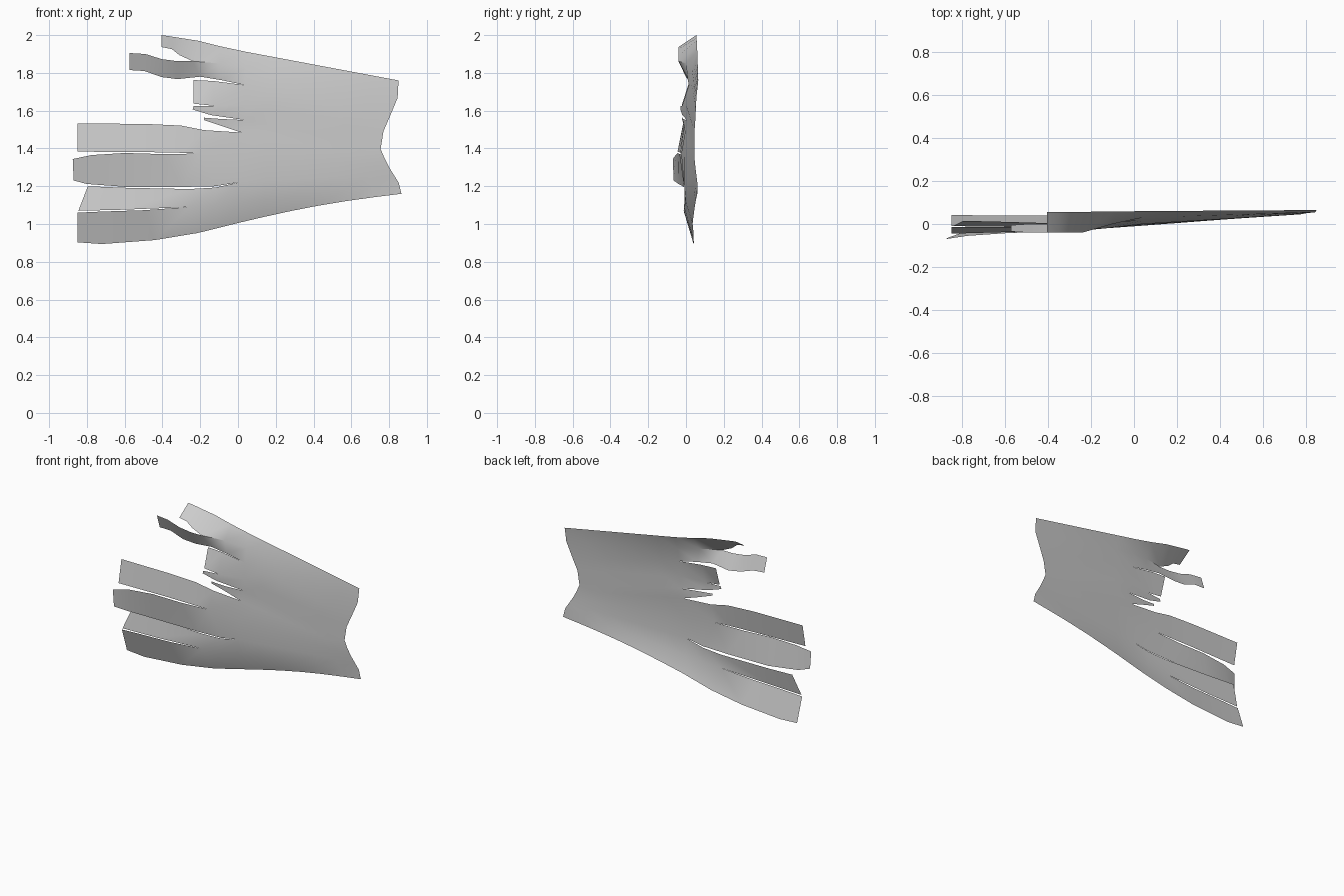
import bpy, bmesh, math
from mathutils import Vector

cube = bpy.data.objects.get("Cube")
if cube:
    bpy.data.objects.remove(cube, do_unlink=True)

mat = bpy.data.materials.new("plain_grey")
mat.use_nodes = True
GREY = (0.6, 0.6, 0.6, 1.0)
mat.diffuse_color = GREY
mat.node_tree.nodes["Principled BSDF"].inputs["Base Color"].default_value = GREY

bm = bmesh.new()


def strip(upper, lower):
    """Quad strip between two rails running towards -x; points are (x, z, y)."""
    u = [bm.verts.new((x, y, z)) for x, z, y in upper]
    l = [bm.verts.new((x, y, z)) for x, z, y in lower]
    for i in range(len(u) - 1):
        bm.faces.new((u[i], u[i + 1], l[i + 1], l[i]))


# Feather roots and the notched outer edge, both from top to bottom
roots = [(.04, 1.912, .06), (.04, 1.825, .03), (.04, 1.735, .015), (.04, 1.63, 0),
         (.04, 1.55, .005), (.02, 1.484, -.005), (.01, 1.36, -.01),
         (.01, 1.222, -.01), (0, 1.11, 0), (-.01, 1.003, .035)]
edge = [(.85, 1.76, .065), (.845, 1.667, .055), (.80, 1.56, .05), (.77, 1.49, .045),
        (.755, 1.397, .045), (.775, 1.35, .045), (.80, 1.30, .05), (.825, 1.26, .055),
        (.85, 1.22, .06), (.865, 1.16, .06)]

# Main sheet between the outer edge and the roots
STEPS = 6
rails = []
for r, (a, b) in enumerate(zip(edge, roots)):
    rail = []
    for s in range(STEPS + 1):
        p = Vector(a).lerp(Vector(b), s / STEPS)
        if r == len(roots) - 1:
            p.y += .016 * math.sin(math.pi * s / STEPS)   # arched lower outline
        rail.append(p)
    rails.append(rail)
for upper, lower in zip(rails, rails[1:]):
    strip(upper, lower)

P = roots
# Top feather: root part, then torn tip
top_mid = [P[1], (-.10, 1.85, 0), (-.24, 1.862, -.04)]
strip([P[0], (-.09, 1.94, .058), (-.21, 1.97, .057)], top_mid)
strip([(-.21, 1.97, .057), (-.30, 1.984, .056), (-.35, 1.992, .056), (-.405, 2.0, .055)],
      [top_mid[2], (-.31, 1.894, -.04), (-.35, 1.926, -.04), (-.405, 1.937, -.04)])

# Second feather: root part, then wavy tip
strip(top_mid, [P[2], (-.09, 1.762, .01), (-.20, 1.78, .005)])
strip([top_mid[2], (-.32, 1.862, -.04), (-.405, 1.873, -.04), (-.49, 1.90, -.04), (-.574, 1.905, -.035)],
      [(-.20, 1.78, .005), (-.32, 1.767, .01), (-.405, 1.778, 0), (-.495, 1.81, 0), (-.574, 1.815, -.005)])

# Three short broken feathers
strip([P[2], (-.13, 1.757, .02), (-.235, 1.762, .02)],
      [P[3], (-.13, 1.626, -.02), (-.235, 1.637, -.02)])
strip([P[3], (-.13, 1.626, -.02), (-.235, 1.624, -.03)],
      [P[4], (-.145, 1.577, -.02), (-.24, 1.606, -.03)])
strip([P[4], (-.09, 1.556, -.015), (-.18, 1.563, -.02)],
      [P[5], (-.09, 1.52, -.01), (-.18, 1.55, -.02)])

# Four long lower feathers
strip([P[5], (-.18, 1.497, -.005), (-.30, 1.521, -.01), (-.495, 1.53, -.013), (-.85, 1.532, -.015)],
      [P[6], (-.20, 1.373, -.025), (-.30, 1.377, -.03), (-.50, 1.381, -.035), (-.85, 1.383, -.045)])
strip([P[6], (-.20, 1.373, -.025), (-.40, 1.370, -.035), (-.60, 1.376, -.043),
       (-.775, 1.365, -.055), (-.875, 1.344, -.07)],
      [P[7], (-.12, 1.20, -.01), (-.30, 1.196, -.01), (-.60, 1.197, -.012),
       (-.80, 1.212, -.04), (-.87, 1.23, -.065)])
strip([P[7], (-.12, 1.193, -.005), (-.257, 1.185, 0), (-.60, 1.192, .01), (-.795, 1.20, .015)],
      [P[8], (-.12, 1.10, -.005), (-.257, 1.09, -.01), (-.60, 1.076, -.012), (-.845, 1.07, -.01)])
strip([P[8], (-.12, 1.10, -.005), (-.257, 1.09, -.01), (-.50, 1.073, -.012), (-.72, 1.066, -.011), (-.85, 1.06, -.01)],
      [P[9], (-.10, .98, .037), (-.215, .952, .04), (-.44, .915, .04), (-.72, .894, .04), (-.85, .903, .043)])

# Weld the shared rails into one sheet
bmesh.ops.remove_doubles(bm, verts=bm.verts, dist=.0005)
mesh = bpy.data.meshes.new("feathered_wing")
bm.to_mesh(mesh)
bm.free()
mesh.materials.append(mat)
wing = bpy.data.objects.new("feathered_wing", mesh)
bpy.context.collection.objects.link(wing)
bpy.context.view_layer.objects.active = wing
wing.select_set(True)
bpy.ops.object.shade_smooth_by_angle(angle=math.radians(50))
